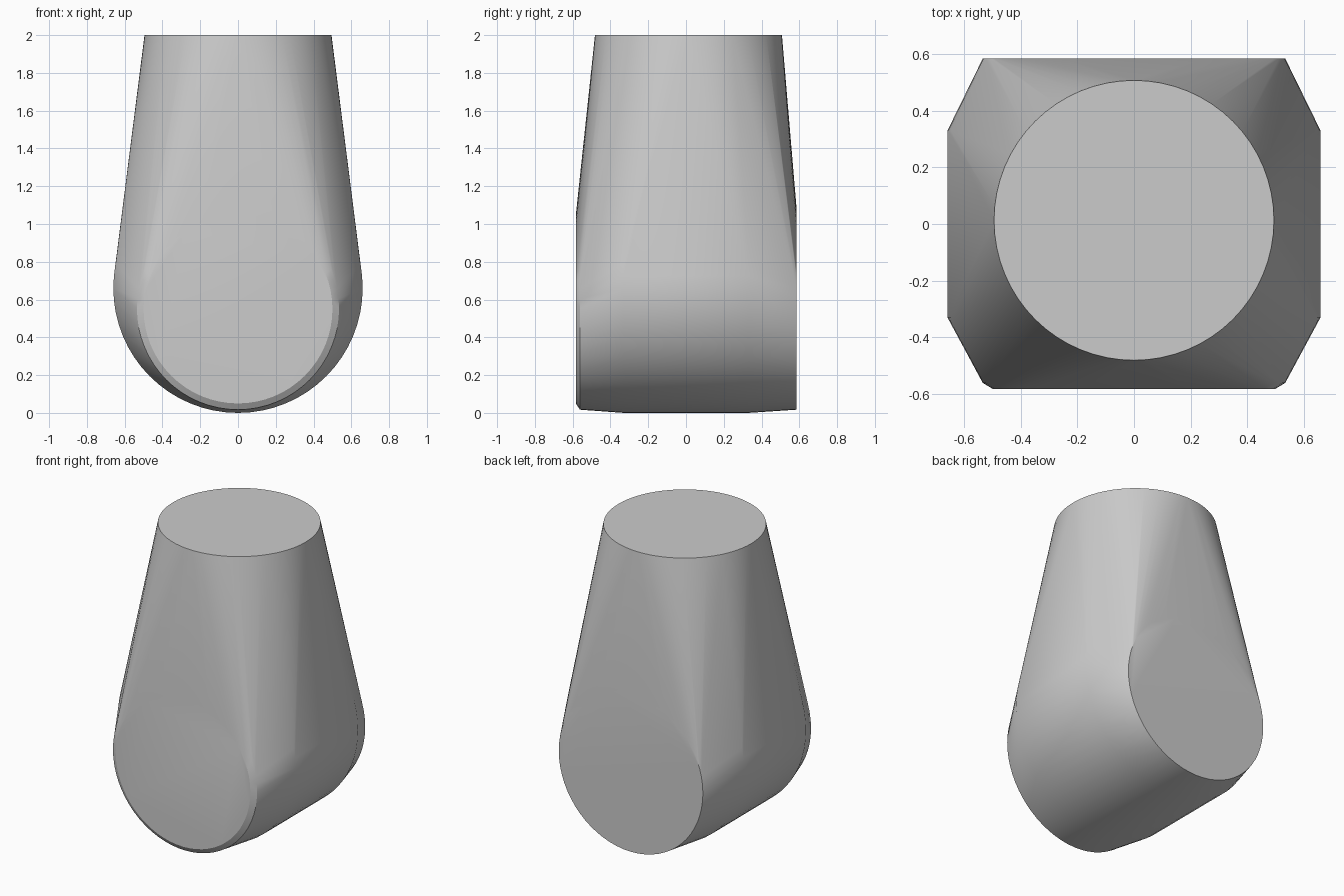
import bpy
import bmesh
from math import cos, sin, tau

old = bpy.data.objects.get("Cube")
if old:
    bpy.data.objects.remove(old)

SEGMENTS = 64

grey = bpy.data.materials.new("plain grey")
grey.use_nodes = True
colour = (0.6, 0.6, 0.6, 1)
grey.diffuse_color = colour
grey.node_tree.nodes["Principled BSDF"].inputs["Base Color"].default_value = colour

bm = bmesh.new()


def ring(radius, place):
    """Add a circle of points, placed by a function of the two offsets."""
    for i in range(SEGMENTS):
        a = tau * i / SEGMENTS
        bm.verts.new(place(radius * cos(a), radius * sin(a)))


def upright_ring(radius, y, z):
    ring(radius, lambda u, v: (u, y, z + v))


# Round flat top
ring(0.495, lambda u, v: (u, 0.013 + v, 2))

# Wide cross barrel at the foot
for y in (-0.33, 0.33):
    upright_ring(0.66, y, 0.66)

# Narrower end discs, the front one with a small bevel
upright_ring(0.535, 0.585, 0.552)
upright_ring(0.535, -0.562, 0.552)
upright_ring(0.5, -0.583, 0.55)

# Taut skin over all the rings
hull = bmesh.ops.convex_hull(bm, input=bm.verts[:])
loose = {g for g in hull["geom_interior"] + hull["geom_unused"]
         if isinstance(g, bmesh.types.BMVert)}
bmesh.ops.delete(bm, geom=list(loose), context="VERTS")
bmesh.ops.dissolve_limit(bm, angle_limit=0.002, verts=bm.verts[:], edges=bm.edges[:])
bmesh.ops.recalc_face_normals(bm, faces=bm.faces[:])

mesh = bpy.data.meshes.new("tapered_body")
bm.to_mesh(mesh)
bm.free()
mesh.materials.append(grey)
body = bpy.data.objects.new("tapered_body", mesh)
bpy.context.collection.objects.link(body)

# Smooth sides with crisp rims
bpy.ops.object.select_all(action="DESELECT")
body.select_set(True)
bpy.context.view_layer.objects.active = body
bpy.ops.object.shade_smooth_by_angle(angle=0.5)
